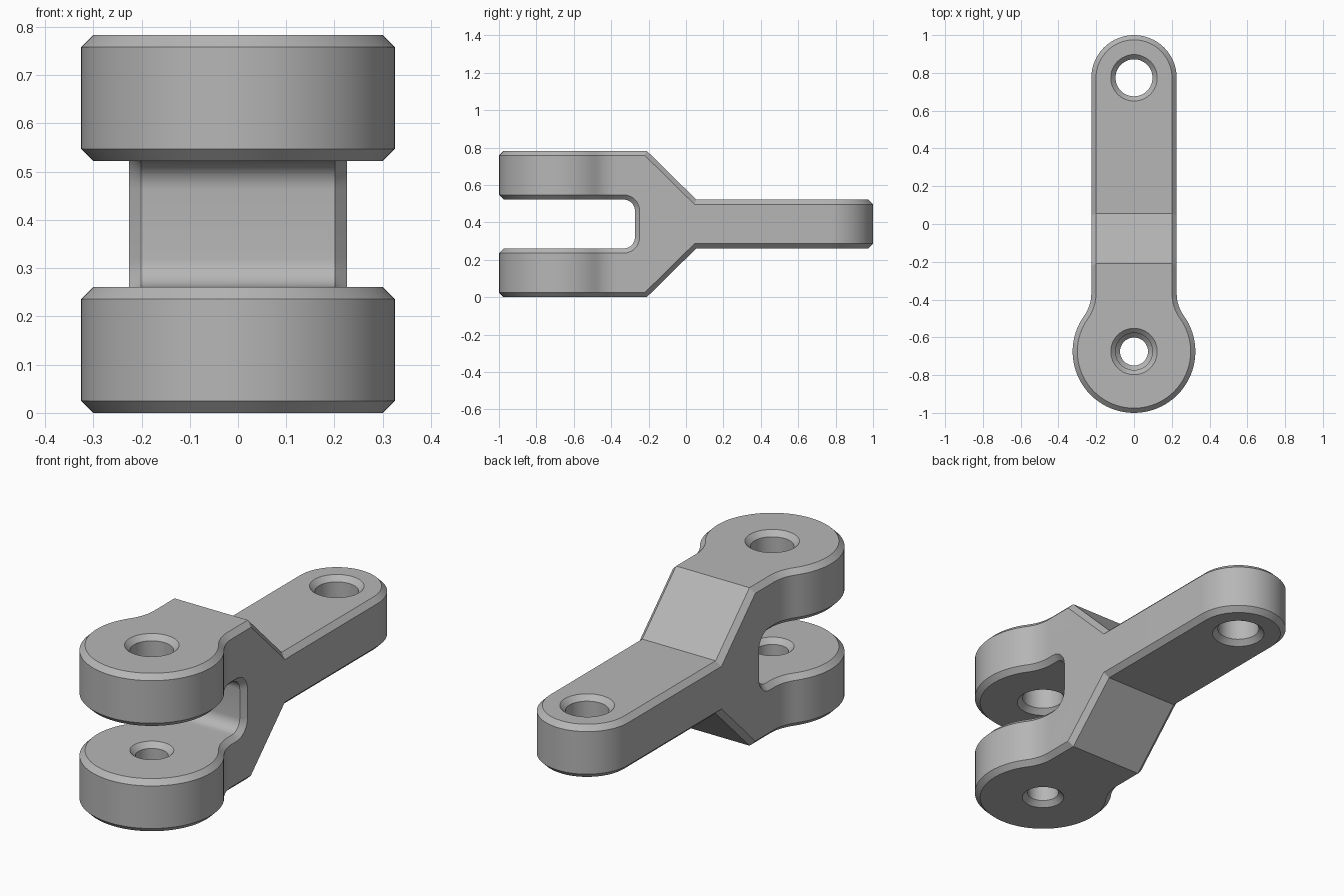
import bpy, bmesh
from math import sin, cos, pi, atan2, sqrt, radians
from mathutils import Vector

default = bpy.data.objects.get("Cube")
if default:
    bpy.data.objects.remove(default, do_unlink=True)

# Main sizes
ARM = 0.261                 # arm, slot and bar thickness
TOP = 3 * ARM
CHAMFER = 0.025
HEAD_R, HEAD_Y = 0.325, -0.675
BAR_R = 0.226
BAR_Y = 1 - BAR_R
NECK_R = 0.2

grey = bpy.data.materials.new("satin grey")
grey.use_nodes = True
grey.diffuse_color = (0.47, 0.47, 0.47, 1)
grey.node_tree.nodes["Principled BSDF"].inputs["Base Color"].default_value = (0.47, 0.47, 0.47, 1)


def arc(cx, cy, r, a0, a1, n):
    return [(cx + r * cos(a0 + (a1 - a0) * i / n), cy + r * sin(a0 + (a1 - a0) * i / n))
            for i in range(n + 1)]


def make_object(name, bm):
    bmesh.ops.recalc_face_normals(bm, faces=bm.faces)
    mesh = bpy.data.meshes.new(name)
    bm.to_mesh(mesh)
    bm.free()
    mesh.materials.append(grey)
    obj = bpy.data.objects.new(name, mesh)
    bpy.context.collection.objects.link(obj)
    return obj


def prism(name, outline, place, depth):
    """Extrude a closed 2D outline; place maps its points to 3D."""
    bm = bmesh.new()
    face = bm.faces.new([bm.verts.new(place(u, v)) for u, v in outline])
    moved = bmesh.ops.extrude_face_region(bm, geom=[face])["geom"]
    bmesh.ops.translate(bm, vec=depth, verts=[g for g in moved if isinstance(g, bmesh.types.BMVert)])
    return make_object(name, bm)


def hole_cutter(y, r, z0, z1, n=48):
    """Spindle that drills a hole with a countersink at both ends."""
    e = 0.01
    wide = r + CHAMFER + e
    bm = bmesh.new()
    rings = [[bm.verts.new((px, py, z)) for px, py in arc(0, y, rad, 0, 2 * pi, n)[:-1]]
             for rad, z in ((wide, z0 - e), (r, z0 + CHAMFER), (r, z1 - CHAMFER), (wide, z1 + e))]
    for a, b in zip(rings, rings[1:]):
        for i in range(n):
            j = (i + 1) % n
            bm.faces.new((a[i], a[j], b[j], b[i]))
    bm.faces.new(rings[0])
    bm.faces.new(rings[-1])
    return make_object("hole_cutter", bm)


def apply(obj, modifier):
    bpy.context.view_layer.objects.active = obj
    bpy.ops.object.modifier_apply(modifier=modifier.name)


def boolean(obj, cutter, operation):
    mod = obj.modifiers.new("cut", "BOOLEAN")
    mod.operation = operation
    mod.solver = "EXACT"
    mod.object = cutter
    apply(obj, mod)
    bpy.data.objects.remove(cutter, do_unlink=True)


# Plan outline: round head, filleted neck, straight bar with a round end
rise = sqrt((HEAD_R + NECK_R) ** 2 - (BAR_R + NECK_R) ** 2)
ang = atan2(rise, BAR_R + NECK_R)
half = arc(0, HEAD_Y, HEAD_R, -pi / 2, ang, 28)
half += arc(BAR_R + NECK_R, HEAD_Y + rise, NECK_R, pi + ang, pi, 8)[1:]
half += arc(0, BAR_Y, BAR_R, 0, pi / 2, 16)
plan = half + [(-x, y) for x, y in half[-2:0:-1]]
link = prism("fork_link", plan, lambda x, y: (x, y, -0.2), Vector((0, 0, TOP + 0.4)))

# Side profile: two arms around a rounded slot, tapering to the bar
SLOT_Y, SLOT_R, MID = -0.273, 0.06, TOP / 2
upper = [(1.2, 2 * ARM), (0.055, 2 * ARM), (-0.21, TOP), (-1.2, TOP), (-1.2, 2 * ARM)]
upper += arc(SLOT_Y - SLOT_R, 2 * ARM - SLOT_R, SLOT_R, pi / 2, 0, 8)
side = upper + [(y, 2 * MID - z) for y, z in reversed(upper)]
profile = prism("side_profile", side, lambda y, z: (-0.6, y, z), Vector((1.2, 0, 0)))
boolean(link, profile, "INTERSECT")

# Chamfer around every rim
rim = link.modifiers.new("rim_chamfer", "BEVEL")
rim.width = CHAMFER
rim.segments = 1
rim.limit_method = "ANGLE"
rim.angle_limit = radians(60)
rim.use_clamp_overlap = False
rim.loop_slide = False
apply(link, rim)

# Pin holes: upper arm, lower arm, bar end
for y, r, z0 in ((HEAD_Y, 0.098, 2 * ARM), (HEAD_Y, 0.074, 0), (BAR_Y, 0.098, ARM)):
    boolean(link, hole_cutter(y, r, z0, z0 + ARM), "DIFFERENCE")

# Smooth round walls, crisp chamfers
bpy.ops.object.select_all(action="DESELECT")
link.select_set(True)
bpy.context.view_layer.objects.active = link
bpy.ops.object.shade_smooth_by_angle(angle=radians(25))
